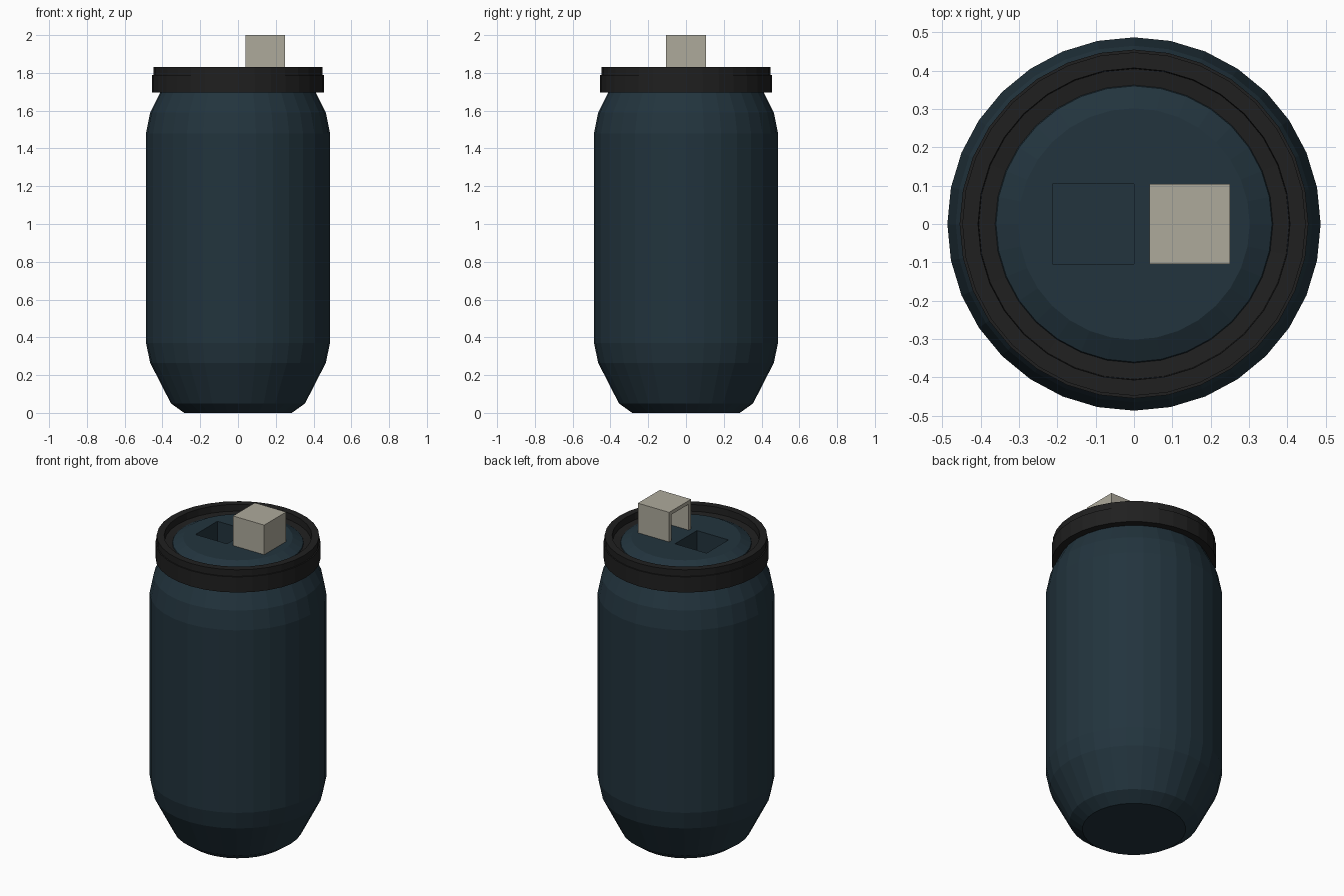
import bpy, bmesh, math

if "Cube" in bpy.data.objects:
    bpy.data.objects.remove(bpy.data.objects["Cube"])

SIDES = 32


def material(name, rgb):
    m = bpy.data.materials.new(name)
    m.diffuse_color = (*rgb, 1)
    m.use_nodes = True
    m.node_tree.nodes["Principled BSDF"].inputs["Base Color"].default_value = m.diffuse_color
    return m


def add_object(name, bm, mat=None):
    bmesh.ops.recalc_face_normals(bm, faces=bm.faces)
    mesh = bpy.data.meshes.new(name)
    bm.to_mesh(mesh)
    bm.free()
    ob = bpy.data.objects.new(name, mesh)
    bpy.context.collection.objects.link(ob)
    if mat:
        mesh.materials.append(mat)
    return ob


def lathe(name, profile, mat, closed=False):
    """Revolve (radius, z) points; closed joins last to first, otherwise ends are capped."""
    bm = bmesh.new()
    rings = []
    for r, z in profile:
        rings.append([bm.verts.new((r * math.cos(2 * math.pi * i / SIDES),
                                    r * math.sin(2 * math.pi * i / SIDES), z))
                      for i in range(SIDES)])
    pairs = list(zip(rings, rings[1:]))
    if closed:
        pairs.append((rings[-1], rings[0]))
    for a, b in pairs:
        for i in range(SIDES):
            j = (i + 1) % SIDES
            bm.faces.new((a[i], a[j], b[j], b[i]))
    if not closed:
        bm.faces.new(rings[0][::-1])
        bm.faces.new(rings[-1])
    return add_object(name, bm, mat)


def box(name, lo, hi, mat=None):
    bm = bmesh.new()
    bmesh.ops.create_cube(bm, size=1)
    for v in bm.verts:
        v.co = [(l + h) / 2 + c * (h - l) for c, l, h in zip(v.co, lo, hi)]
    return add_object(name, bm, mat)


def cut(target, cutter):
    mod = target.modifiers.new("cut", 'BOOLEAN')
    mod.operation = 'DIFFERENCE'
    mod.solver = 'EXACT'
    mod.object = cutter
    bpy.context.view_layer.objects.active = target
    bpy.ops.object.modifier_apply(modifier=mod.name)
    bpy.data.objects.remove(cutter)


blue = material("dark_blue", (0.016, 0.034, 0.047))
black = material("black", (0.014, 0.014, 0.014))
beige = material("beige", (0.42, 0.40, 0.33))

# Can body with raised lid disc
body = lathe("can_body", [(0.285, 0), (0.355, 0.05), (0.465, 0.265), (0.487, 0.37),
                          (0.487, 1.48), (0.465, 1.59), (0.41, 1.70), (0.38, 1.75),
                          (0.36, 1.79), (0.302, 1.82)], blue)

# Square drinking opening
cut(body, box("opening_cutter", (-0.212, -0.105, 1.67), (0, 0.105, 1.9)))

# Stepped rim collar
lathe("rim_collar", [(0.455, 1.695), (0.455, 1.79), (0.448, 1.79), (0.448, 1.83),
                     (0.407, 1.83), (0.405, 1.79), (0.36, 1.785), (0.40, 1.695)],
      black, closed=True)

# Pull tab: hood open towards the opening
tab = box("pull_tab", (0.04, -0.105, 1.815), (0.25, 0.105, 2.0), beige)
cut(tab, box("tab_cutter", (0.0, -0.083, 1.75), (0.228, 0.083, 1.978)))
